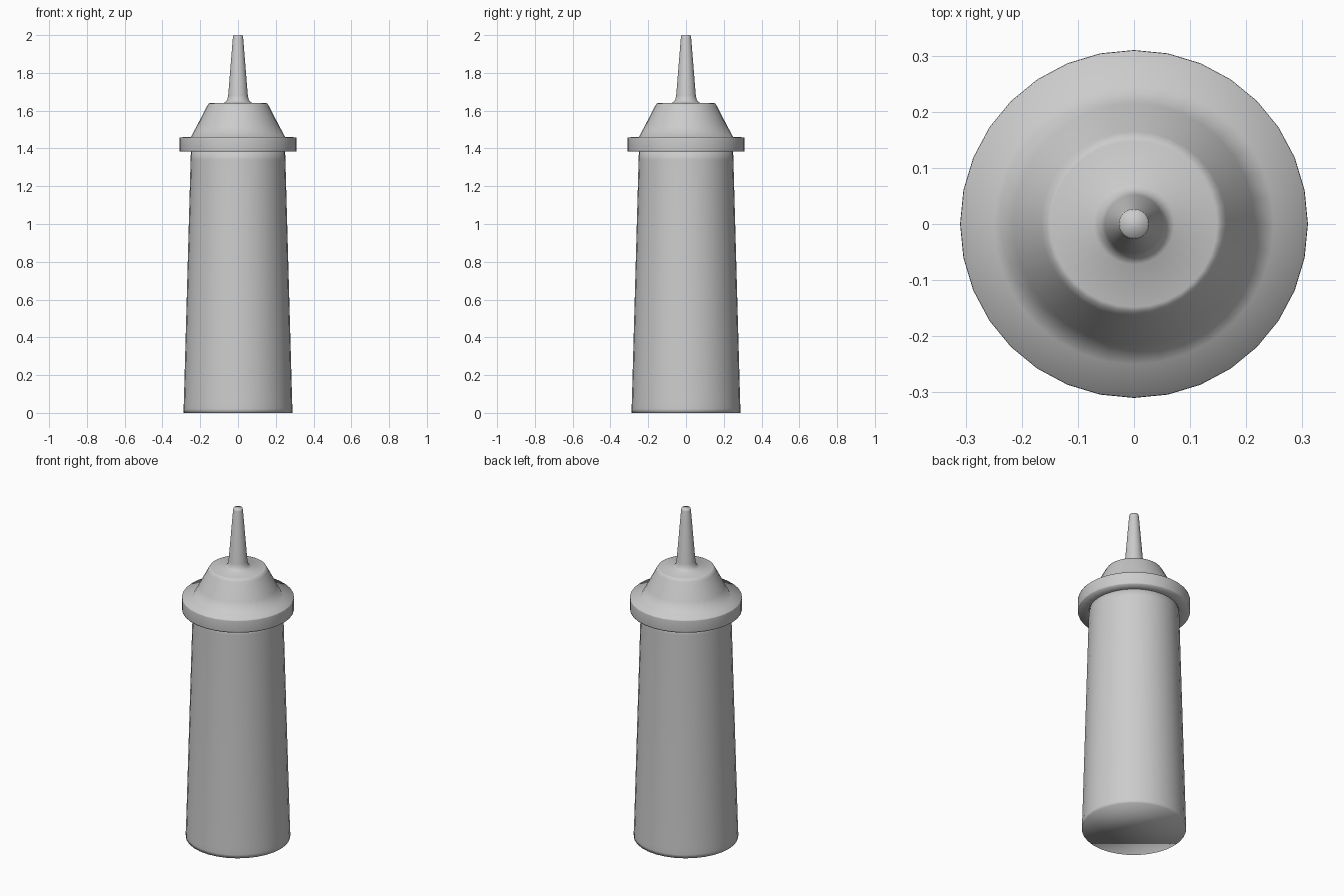
import bpy, bmesh
from math import cos, sin, pi

if "Cube" in bpy.data.objects:
    bpy.data.objects.remove(bpy.data.objects["Cube"])

SIDES = 32


def lathe(name, profile):
    """Spin a bottom-to-top (radius, z) profile around z and cap both ends."""
    bm = bmesh.new()
    rings = [[bm.verts.new((r * cos(2 * pi * i / SIDES), r * sin(2 * pi * i / SIDES), z))
              for i in range(SIDES)] for r, z in profile]
    for low, high in zip(rings, rings[1:]):
        for i in range(SIDES):
            j = (i + 1) % SIDES
            bm.faces.new((low[i], low[j], high[j], high[i]))
    bm.faces.new(rings[0][::-1])
    bm.faces.new(rings[-1])
    for f in bm.faces:
        f.smooth = True
    mesh = bpy.data.meshes.new(name)
    bm.to_mesh(mesh)
    bm.free()
    obj = bpy.data.objects.new(name, mesh)
    bpy.context.collection.objects.link(obj)
    return obj


# Tapered squeeze body with a small foot edge
lathe("bottle_body", [(0.288, 0), (0.289, 0.02), (0.287, 0.05),
                      (0.251, 1.34), (0.249, 1.40)])

# Screw cap: collar, sloped shoulder and pointed nozzle
lathe("cap_with_nozzle", [(0.245, 1.385), (0.309, 1.383), (0.31, 1.39),
                          (0.31, 1.453), (0.309, 1.459), (0.25, 1.46),
                          (0.215, 1.525), (0.165, 1.622), (0.156, 1.637),
                          (0.148, 1.64), (0.072, 1.642), (0.058, 1.655),
                          (0.052, 1.68), (0.027, 1.99), (0.024, 2.0)])
